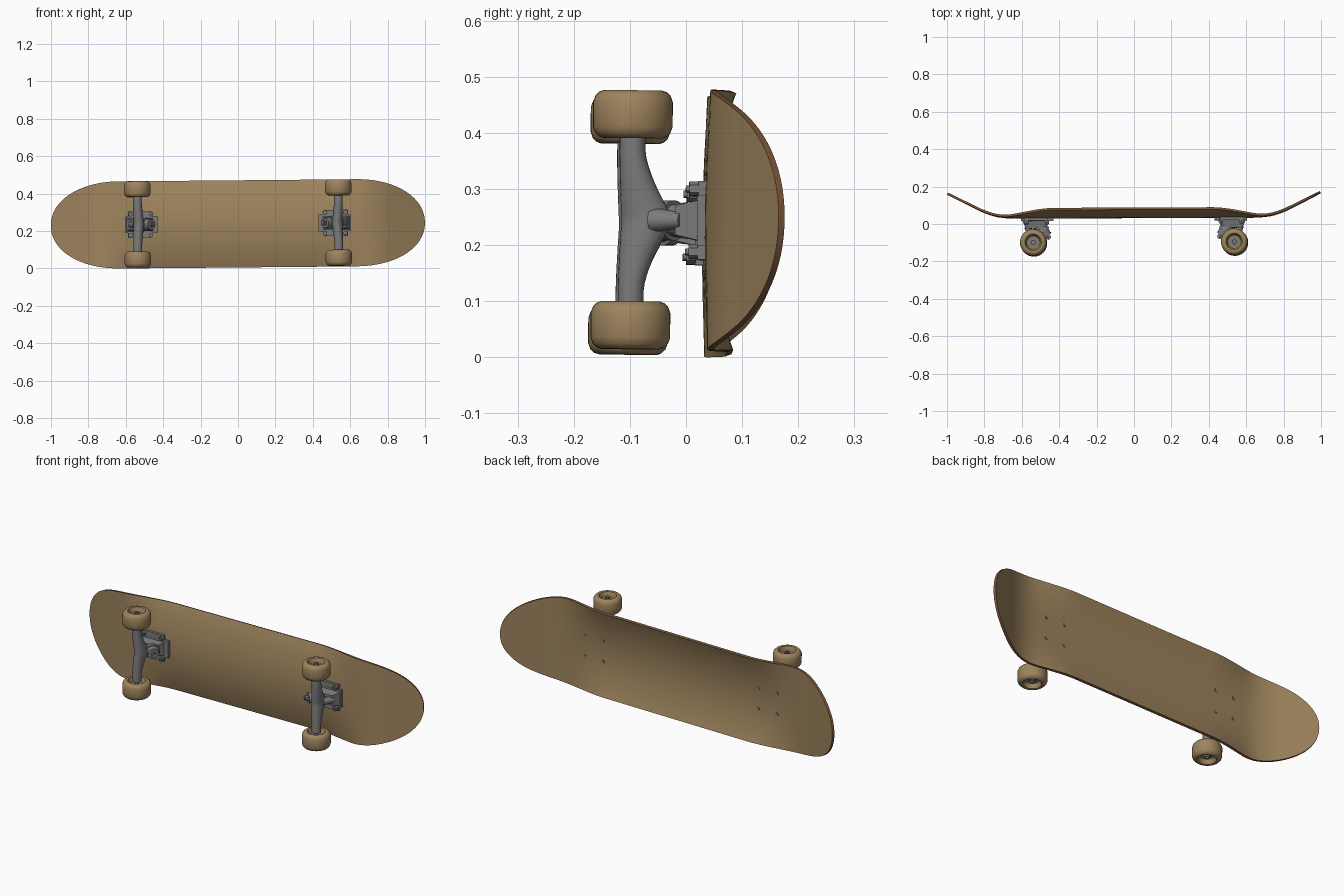
import bpy, bmesh
from math import sin, cos, pi, radians
from mathutils import Matrix, Vector

cube = bpy.data.objects.get("Cube")
if cube:
    bpy.data.objects.remove(cube, do_unlink=True)


def material(name, rgb):
    m = bpy.data.materials.new(name)
    m.use_nodes = True
    m.diffuse_color = (*rgb, 1)
    m.node_tree.nodes["Principled BSDF"].inputs["Base Color"].default_value = (*rgb, 1)
    return m


TAN = material("tan", (0.34, 0.23, 0.11))
BROWN = material("edge_brown", (0.2, 0.09, 0.045))
GREY = material("metal_grey", (0.2, 0.2, 0.205))

# The board rests on its long edge, leaning very slightly
POSE = (Matrix.Translation((0, 0, 0.239)) @ Matrix.Rotation(0.004, 4, 'Z')
        @ Matrix.Rotation(-0.009, 4, 'Y') @ Matrix.Rotation(-0.012, 4, 'X'))


def finish(name, bm, mats, side=1, closed=True):
    """Mirror to one end of the board, pose it and make the object."""
    bm.transform(POSE @ Matrix.Diagonal((side, 1, 1, 1)))
    if closed:
        bmesh.ops.recalc_face_normals(bm, faces=bm.faces)
    me = bpy.data.meshes.new(name)
    bm.to_mesh(me)
    bm.free()
    for m in mats:
        me.materials.append(m)
    ob = bpy.data.objects.new(name, me)
    bpy.context.collection.objects.link(ob)
    return ob


def smooth(ob, angle=35):
    bpy.ops.object.select_all(action='DESELECT')
    ob.select_set(True)
    bpy.context.view_layer.objects.active = ob
    bpy.ops.object.shade_smooth_by_angle(angle=radians(angle))


def rod(bm, a, b, r1, r2=None, sides=24):
    """Cylinder or cone between two points."""
    a, b = Vector(a), Vector(b)
    turn = (b - a).to_track_quat('Z', 'Y').to_matrix().to_4x4()
    bmesh.ops.create_cone(bm, cap_ends=True, segments=sides, radius1=r1,
                          radius2=r1 if r2 is None else r2, depth=(b - a).length,
                          matrix=Matrix.Translation((a + b) / 2) @ turn)


def block(bm, x, y, z, taper=1.0):
    """Box from ranges; its -y face is scaled by taper."""
    verts = bmesh.ops.create_cube(bm, size=1)["verts"]
    for v in verts:
        k = taper if v.co.y < 0 else 1
        v.co = Vector(((x[0] + x[1]) / 2 + v.co.x * (x[1] - x[0]) * k,
                       (y[0] + y[1]) / 2 + v.co.y * (y[1] - y[0]),
                       (z[0] + z[1]) / 2 + v.co.z * (z[1] - z[0]) * k))


def bridge(bm, rings, close=False):
    """Skin a list of closed vertex rings."""
    pairs = list(zip(rings, rings[1:] + rings[:1])) if close else list(zip(rings, rings[1:]))
    for p, q in pairs:
        for i in range(len(p)):
            j = (i + 1) % len(p)
            bm.faces.new((p[i], p[j], q[j], q[i]))


# Deck: concave sheet with kicked-up round ends
def half_width(x):
    t = max(0, (abs(x) - 0.63) / 0.37)
    return 0.233 * max(0, 1 - t ** 2.1) ** (1 / 2.1)


def deck_height(x, v):
    k = max(0, abs(x) - 0.64)
    kick = 1.25 * k * k if k < 0.2 else 0.05 + 0.5 * (k - 0.2)
    t = min(1, max(0, (0.75 - abs(x)) / 0.33))
    return 0.031 + kick + 0.043 * t * t * (3 - 2 * t) * v * v


bm = bmesh.new()
NX, NV = 100, 20
rows = []
for i in range(NX + 1):
    x = sin((i / NX - 0.5) * pi)
    row = []
    for j in range(NV + 1):
        v = sin((j / NV - 0.5) * pi)
        row.append(bm.verts.new((x, deck_height(x, v), v * half_width(x))))
    rows.append(row)
for p, q in zip(rows, rows[1:]):
    for j in range(NV):
        bm.faces.new((p[j], p[j + 1], q[j + 1], q[j]))
bmesh.ops.remove_doubles(bm, verts=bm.verts, dist=0.0001)
bm.normal_update()
if sum(f.normal.y for f in bm.faces) < 0:
    bmesh.ops.reverse_faces(bm, faces=bm.faces)
deck = finish("deck", bm, [TAN, BROWN], closed=False)
ply = deck.modifiers.new("thickness", 'SOLIDIFY')
ply.thickness = 0.012
ply.offset = 1
ply.material_offset_rim = 1
bpy.context.view_layer.objects.active = deck
deck.select_set(True)
bpy.ops.object.modifier_apply(modifier=ply.name)
smooth(deck)

AX, AY = 0.5375, -0.099          # axle position
WHEEL_HALF = [(0.027, 0.012), (0.036, 0.018), (0.044, 0.041), (0.047, 0.0425),
              (0.053, 0.0425), (0.060, 0.040), (0.067, 0.033), (0.071, 0.022)]
WHEEL = WHEEL_HALF + [(r, -h) for r, h in reversed(WHEEL_HALF)]

for side, end in ((1, "left"), (-1, "right")):
    # Baseplate bolted under the deck
    bm = bmesh.new()
    block(bm, (0.43, 0.605), (0.018, 0.034), (-0.045, 0.045))
    block(bm, (0.46, 0.588), (0.019, 0.034), (-0.07, 0.07))
    block(bm, (0.455, 0.598), (-0.022, 0.02), (-0.036, 0.036), 0.72)
    smooth(finish(end + "_baseplate", bm, [GREY], side))

    # Hardware: nuts below, heads on the riding side
    bm = bmesh.new()
    for x in (0.465, 0.575):
        for z in (-0.056, 0.056):
            rod(bm, (x, 0.003, z), (x, 0.02, z), 0.013, sides=6)
            rod(bm, (x, -0.003, z), (x, 0.04, z), 0.006, sides=12)
            rod(bm, (x, 0.04, z), (x, 0.048, z), 0.009, sides=16)
    smooth(finish(end + "_hardware", bm, [GREY], side))

    # Hanger: round bar swelling toward the deck in the middle
    bm = bmesh.new()
    rings = []
    for i in range(25):
        z = (i / 12 - 1) * 0.15
        swell = max(0, 1 - abs(z) / 0.125) ** 1.5
        top, low = -0.076 + 0.054 * swell, -0.122 + 0.005 * swell
        rx = 0.023 + 0.006 * swell
        rings.append([bm.verts.new((AX - 0.008 * swell + rx * cos(a * pi / 12),
                                    (top + low) / 2 + (top - low) / 2 * sin(a * pi / 12), z))
                      for a in range(24)])
    bridge(bm, rings)
    bm.faces.new(rings[0])
    bm.faces.new(rings[-1])
    rod(bm, (0.545, -0.06, 0), (0.575, -0.01, 0), 0.022, 0.014)
    smooth(finish(end + "_hanger", bm, [GREY], side))

    # Kingpin with bushings, yoke ring, washer and nut
    bm = bmesh.new()
    top, tip = Vector((0.522, 0.008, 0)), Vector((0.45, -0.078, 0))
    for t0, t1, r0, r1, n in ((0, 1, 0.008, 0.008, 12), (0.1, 0.36, 0.033, 0.029, 24),
                              (0.36, 0.56, 0.036, 0.036, 24), (0.56, 0.78, 0.03, 0.025, 24),
                              (0.78, 0.82, 0.027, 0.027, 24), (0.82, 0.95, 0.015, 0.015, 6)):
        rod(bm, top.lerp(tip, t0), top.lerp(tip, t1), r0, r1, n)
    smooth(finish(end + "_kingpin", bm, [GREY], side))

    # Axle with end nuts
    bm = bmesh.new()
    rod(bm, (AX, AY, -0.224), (AX, AY, 0.224), 0.008, sides=16)
    for s in (-1, 1):
        rod(bm, (AX, AY, s * 0.2), (AX, AY, s * 0.217), 0.014, sides=6)
    smooth(finish(end + "_axle", bm, [GREY], side))

    # Wheels and bearings
    for s, place in ((1, "upper"), (-1, "lower")):
        zc = 0.188 * s
        bm = bmesh.new()
        bridge(bm, [[bm.verts.new((AX + r * cos(a * pi / 20), AY + r * sin(a * pi / 20), zc + h))
                     for a in range(40)] for r, h in WHEEL], close=True)
        smooth(finish(end + "_" + place + "_wheel", bm, [TAN], side))
        bm = bmesh.new()
        rod(bm, (AX, AY, zc - 0.016), (AX, AY, zc + 0.016), 0.031, sides=32)
        smooth(finish(end + "_" + place + "_bearing", bm, [GREY], side))
